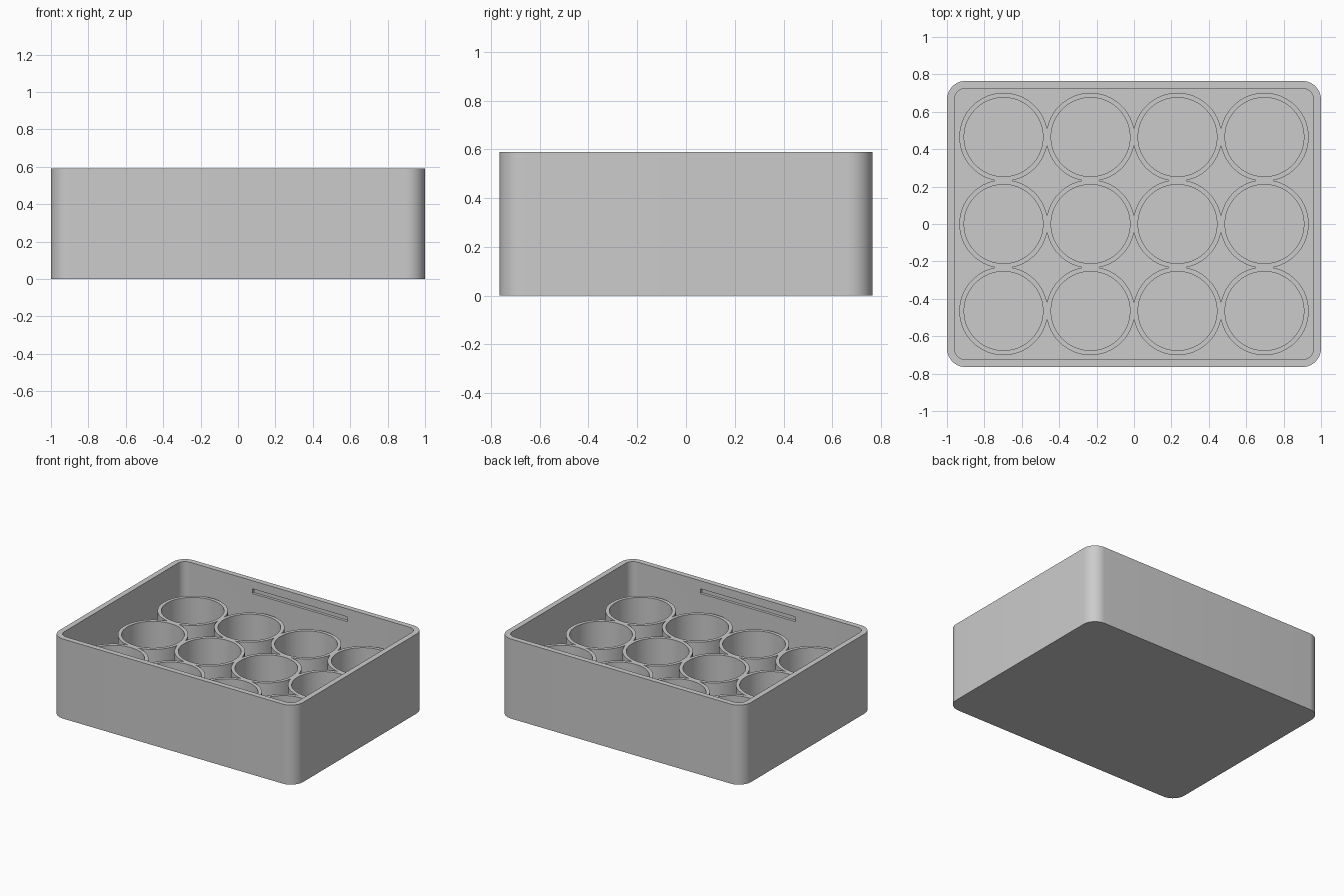
import bpy, bmesh
from math import cos, sin, pi, radians

if "Cube" in bpy.data.objects:
    bpy.data.objects.remove(bpy.data.objects["Cube"], do_unlink=True)

# Overall sizes
HALF_X, HALF_Y, HEIGHT = 1.0, 0.765, 0.59
WALL, CORNER = 0.04, 0.1
PITCH, CUP_R, HOLE_R, CUP_TOP = 0.465, 0.2365, 0.211, 0.385

grey = bpy.data.materials.new("plain_grey")
grey.use_nodes = True
colour = (0.6, 0.6, 0.6, 1)
grey.diffuse_color = colour
grey.node_tree.nodes["Principled BSDF"].inputs["Base Color"].default_value = colour


def prism(name, outline, z0, z1):
    """Extrude a closed outline of (x, y) points from z0 to z1."""
    bm = bmesh.new()
    base = bm.faces.new([bm.verts.new((x, y, z0)) for x, y in outline])
    top = bmesh.ops.extrude_face_region(bm, geom=[base])["geom"]
    verts = [v for v in top if isinstance(v, bmesh.types.BMVert)]
    bmesh.ops.translate(bm, vec=(0, 0, z1 - z0), verts=verts)
    bmesh.ops.recalc_face_normals(bm, faces=bm.faces)
    mesh = bpy.data.meshes.new(name)
    bm.to_mesh(mesh)
    bm.free()
    mesh.materials.append(grey)
    obj = bpy.data.objects.new(name, mesh)
    bpy.context.collection.objects.link(obj)
    return obj


def rounded_rect(hx, hy, r, steps=12):
    points = []
    for q, (sx, sy) in enumerate([(1, 1), (-1, 1), (-1, -1), (1, -1)]):
        for i in range(steps + 1):
            a = (q + i / steps) * pi / 2
            points.append((sx * (hx - r) + r * cos(a), sy * (hy - r) + r * sin(a)))
    return points


def circle(cx, cy, r, sides=64):
    angles = [2 * pi * (i + 0.5) / sides for i in range(sides)]
    return [(cx + r * cos(a), cy + r * sin(a)) for a in angles]


def combine(body, tool, operation):
    """Apply a boolean with the tool, then discard the tool."""
    tool.hide_render = True
    mod = body.modifiers.new("cut", "BOOLEAN")
    mod.object, mod.operation, mod.solver = tool, operation, "EXACT"
    bpy.ops.object.modifier_apply(modifier=mod.name)
    bpy.data.objects.remove(tool, do_unlink=True)


# Outer tray with an open cavity
tray = prism("cup_tray", rounded_rect(HALF_X, HALF_Y, CORNER), 0, HEIGHT)
bpy.ops.object.select_all(action="DESELECT")
bpy.context.view_layer.objects.active = tray
tray.select_set(True)
cavity = prism("cavity", rounded_rect(HALF_X - WALL, HALF_Y - WALL, CORNER - WALL),
               WALL, HEIGHT + 0.1)
combine(tray, cavity, "DIFFERENCE")

# Grid of joined round cups, four by three
centres = [(PITCH * (i - 1.5), PITCH * (j - 1)) for i in range(4) for j in range(3)]
for cx, cy in centres:
    combine(tray, prism("cup", circle(cx, cy, CUP_R), WALL / 2, CUP_TOP), "UNION")
for cx, cy in centres:
    combine(tray, prism("cup_hole", circle(cx, cy, HOLE_R), WALL, CUP_TOP + 0.1), "DIFFERENCE")

# Clip grooves inside both long walls
for side in (-1, 1):
    inner, deep = side * (HALF_Y - WALL - 0.01), side * (HALF_Y - WALL + 0.02)
    outline = [(-0.39, inner), (0.39, inner), (0.39, deep), (-0.39, deep)]
    combine(tray, prism("clip_groove", outline, 0.495, 0.53), "DIFFERENCE")

# Smooth round walls, crisp rims
bpy.ops.object.shade_smooth_by_angle(angle=radians(30))
